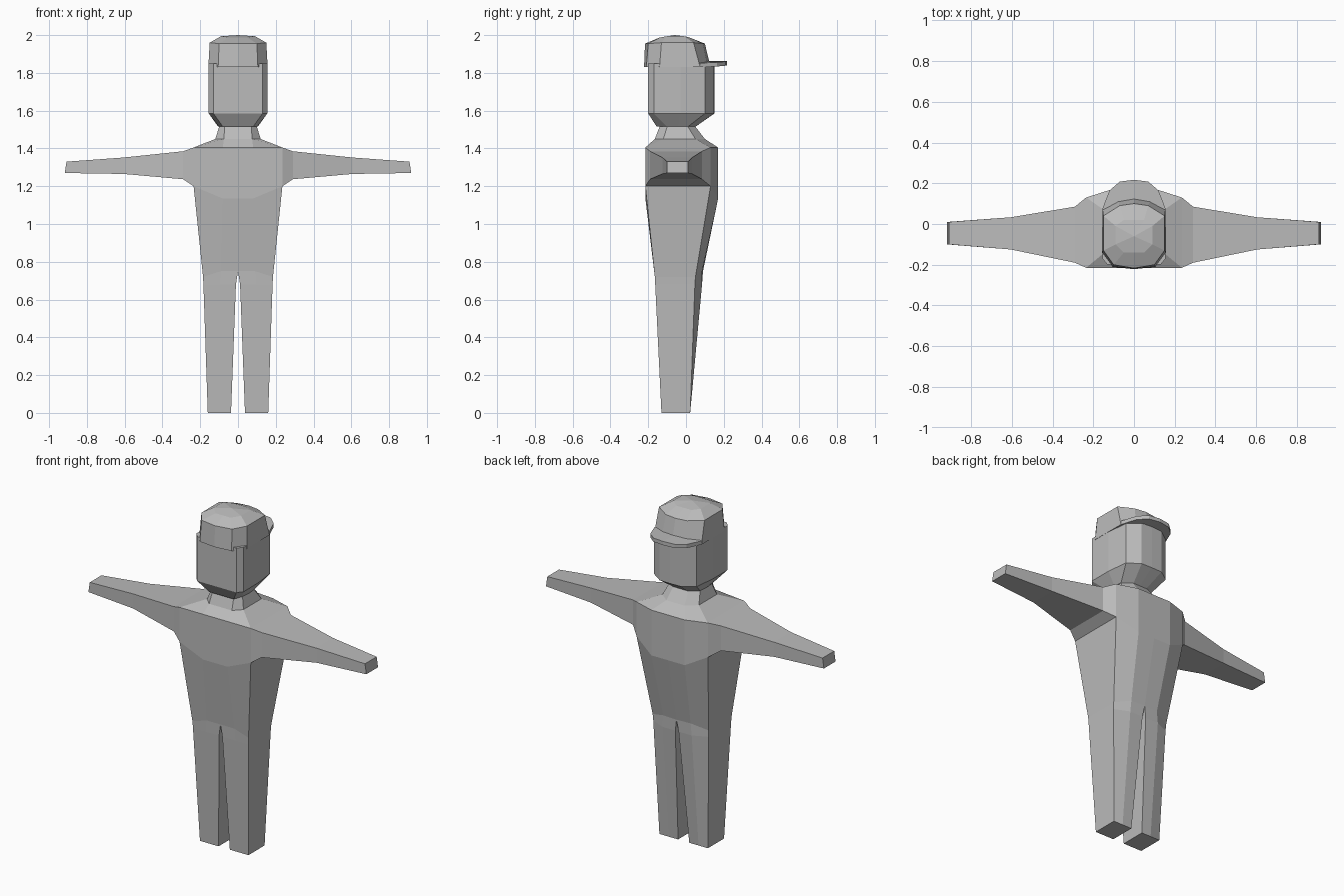
import bpy, bmesh
from mathutils import Vector

if "Cube" in bpy.data.objects:
    bpy.data.objects.remove(bpy.data.objects["Cube"])

grey = bpy.data.materials.new("plain grey")
grey.diffuse_color = (0.5, 0.5, 0.5, 1)
grey.use_nodes = True
grey.node_tree.nodes["Principled BSDF"].inputs["Base Color"].default_value = grey.diffuse_color


def ring(z, front, mid_front, side_front, side_back, mid_back, back, zc=None):
    """Half cross-section from front centre to back centre; zc lowers or lifts the middle."""
    zc = z if zc is None else zc
    return [Vector(p) for p in (
        (0, front, zc), (*mid_front, zc), (*side_front, z),
        (*side_back, z), (*mid_back, zc), (0, back, zc))]


def loft(bm, rings, closed=False, skip=()):
    """Quads between successive rings; skip holds (band, column) pairs left open."""
    for b, (lo, hi) in enumerate(zip(rings, rings[1:])):
        n = len(lo)
        for i in range(n if closed else n - 1):
            if (b, i) in skip:
                continue
            j = (i + 1) % n
            pts = []
            for p in (lo[i], lo[j], hi[j], hi[i]):
                if all((p - q).length > 1e-5 for q in pts):
                    pts.append(p)
            if len(pts) > 2:
                bm.faces.new([bm.verts.new(p) for p in pts])


def cap(bm, points):
    bm.faces.new([bm.verts.new(p) for p in points])


def finish(name, bm):
    """Weld, mirror across x and make an object."""
    dup = bmesh.ops.duplicate(bm, geom=bm.verts[:] + bm.edges[:] + bm.faces[:])
    for e in dup["geom"]:
        if isinstance(e, bmesh.types.BMVert):
            e.co.x = -e.co.x
    bmesh.ops.remove_doubles(bm, verts=bm.verts[:], dist=1e-4)
    bmesh.ops.recalc_face_normals(bm, faces=bm.faces[:])
    me = bpy.data.meshes.new(name)
    bm.to_mesh(me)
    bm.free()
    me.materials.append(grey)
    bpy.context.collection.objects.link(bpy.data.objects.new(name, me))


# Body: torso and neck, with the side of the chest left open for the arm
bm = bmesh.new()
torso = [
    ring(0.72, 0.09, (0.09, 0.085), (0.185, 0.05), (0.185, -0.165), (0.09, -0.165), -0.165, 0.75),
    ring(1.20, 0.17, (0.11, 0.17), (0.235, 0.13), (0.235, -0.215), (0.08, -0.215), -0.215, 1.135),
    ring(1.405, 0.17, (0.11, 0.17), (0.235, 0.13), (0.235, -0.215), (0.08, -0.215), -0.215),
    ring(1.45, 0.10, (0.06, 0.10), (0.12, 0.05), (0.12, -0.12), (0.075, -0.165), -0.165),
    ring(1.515, 0.05, (0.05, 0.05), (0.10, 0.01), (0.10, -0.10), (0.07, -0.14), -0.14),
]
loft(bm, torso, skip={(1, 2)})

# Leg
def leg_ring(z, inner, outer, front, side, back):
    mid = (inner + outer) / 2
    return ring(z, front, (mid, front), (outer, side), (outer, back), (mid, back), back), inner

legs = [torso[0]]
for r, inner in (leg_ring(0.68, 0.011, 0.183, 0.085, 0.047, -0.163),
                 leg_ring(0.0, 0.037, 0.16, 0.022, 0.022, -0.13)):
    r[0].x = r[-1].x = inner
    legs.append(r)
loft(bm, legs, closed=True)
cap(bm, legs[-1])

# Arm
def arm_ring(x, z0, z1, y0, y1, lean=0.0):
    return [Vector(p) for p in ((x + lean, y1, z0), (x + lean, y0, z0), (x, y0, z1), (x, y1, z1))]

arm = [
    [torso[1][2], torso[1][3], torso[2][3], torso[2][2]],
    arm_ring(0.29, 1.237, 1.385, -0.19, 0.085),
    arm_ring(0.605, 1.265, 1.352, -0.125, 0.033),
    arm_ring(0.908, 1.27, 1.33, -0.10, 0.01, 0.009),
]
loft(bm, arm, closed=True)
cap(bm, arm[-1])
finish("body", bm)

# Head
bm = bmesh.new()
jaw = ring(1.515, 0.05, (0.045, 0.05), (0.10, 0.01), (0.10, -0.10), (0.08, -0.155), -0.155)


def skull(z):
    r = ring(z, 0.15, (0.07, 0.148), (0.14, 0.10), (0.155, -0.17), (0.13, -0.20), -0.20)
    r.insert(3, Vector((0.155, -0.03, z)))
    return r


jaw.insert(3, Vector((0.105, -0.04, 1.515)))
head = [jaw, skull(1.585), skull(1.85)]
loft(bm, head)
cap(bm, head[0])
cap(bm, head[-1])
finish("head", bm)

# Cap crown
bm = bmesh.new()
crown = [
    ring(1.83, 0.13, (0.08, 0.115), (0.155, 0.075), (0.157, -0.14), (0.105, -0.21), -0.222),
    ring(1.96, 0.10, (0.07, 0.09), (0.15, 0.04), (0.15, -0.13), (0.10, -0.20), -0.217, 1.955),
    ring(1.994, 0.02, (0.05, 0.02), (0.09, -0.01), (0.09, -0.10), (0.05, -0.14), -0.14, 1.987),
    [Vector((0, -0.06, 2.0))] * 6,
]
loft(bm, crown)
cap(bm, crown[0])
finish("cap_crown", bm)

# Cap brim: a thin curved plate in front of the crown
bm = bmesh.new()
outline = [(0, 0.217), (0.07, 0.208), (0.12, 0.165), (0.155, 0.075), (0.13, 0.05), (0, 0.05)]
brim = [[Vector((x, y, z0 - 0.01 * (x / 0.155) ** 2 + dz)) for x, y in outline]
        for z0, dz in ((1.84, 0), (1.84, 0.022))]
loft(bm, brim)
cap(bm, brim[0])
cap(bm, brim[1])
finish("cap_brim", bm)
